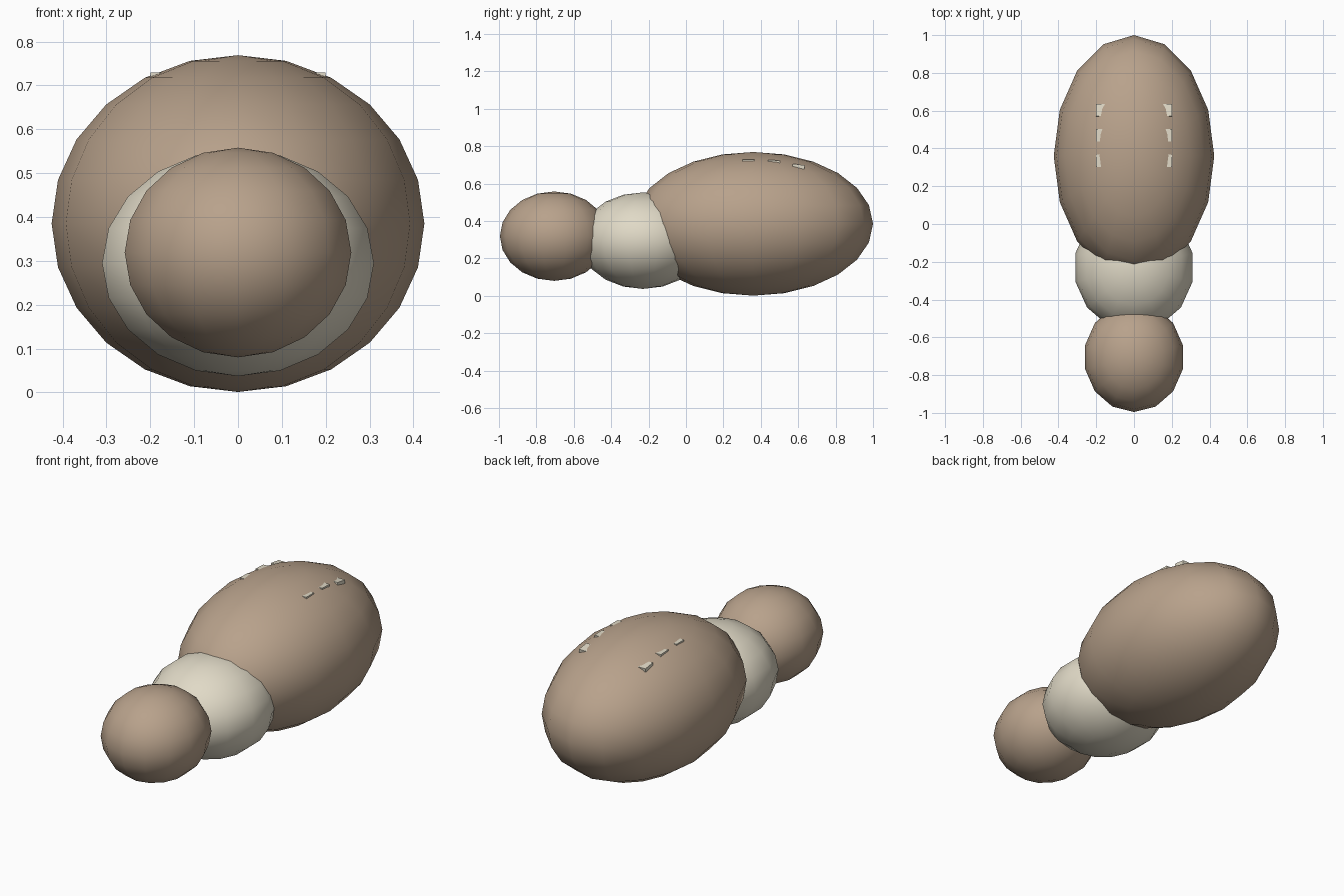
import bpy, bmesh, math
from mathutils import Matrix

if "Cube" in bpy.data.objects:
    bpy.data.objects.remove(bpy.data.objects["Cube"])


def material(name, rgb):
    m = bpy.data.materials.new(name)
    m.diffuse_color = (*rgb, 1)
    m.use_nodes = True
    m.node_tree.nodes["Principled BSDF"].inputs["Base Color"].default_value = m.diffuse_color
    return m


brown = material("brown", (0.48, 0.36, 0.26))
cream = material("cream", (0.75, 0.70, 0.57))


def add_object(name, bm, mat, smooth):
    me = bpy.data.meshes.new(name)
    for f in bm.faces:
        f.smooth = smooth
    bm.to_mesh(me)
    bm.free()
    me.materials.append(mat)
    ob = bpy.data.objects.new(name, me)
    bpy.context.collection.objects.link(ob)
    return ob


def ellipsoid(name, centre, radii, segments, rings, mat):
    bm = bmesh.new()
    bmesh.ops.create_uvsphere(
        bm, u_segments=segments, v_segments=rings, radius=1,
        matrix=Matrix.Translation(centre) @ Matrix.Diagonal((*radii, 1)))
    return add_object(name, bm, mat, True)


def stripe(name, y, z_top, tilt):
    # thin bar whose ends just poke through the abdomen
    size = (0.40, 0.065, 0.02)
    bm = bmesh.new()
    bmesh.ops.create_cube(
        bm, size=1,
        matrix=Matrix.Translation((0, y, z_top - size[2] / 2))
        @ Matrix.Rotation(math.radians(tilt), 4, 'X')
        @ Matrix.Diagonal((*size, 1)))
    return add_object(name, bm, cream, False)


# Three body sections
ellipsoid("abdomen", (0, 0.36, 0.385), (0.425, 0.64, 0.384), 16, 12, brown)
ellipsoid("thorax", (0, -0.23, 0.295), (0.318, 0.34, 0.258), 14, 10, cream)
ellipsoid("head", (0, -0.705, 0.319), (0.265, 0.29, 0.239), 14, 10, brown)

# Stripes across the back
for i, (y, z, tilt) in enumerate([(0.335, 0.729, 0), (0.47, 0.725, -2), (0.602, 0.702, -8)]):
    stripe(f"back_stripe_{i + 1}", y, z, tilt)
